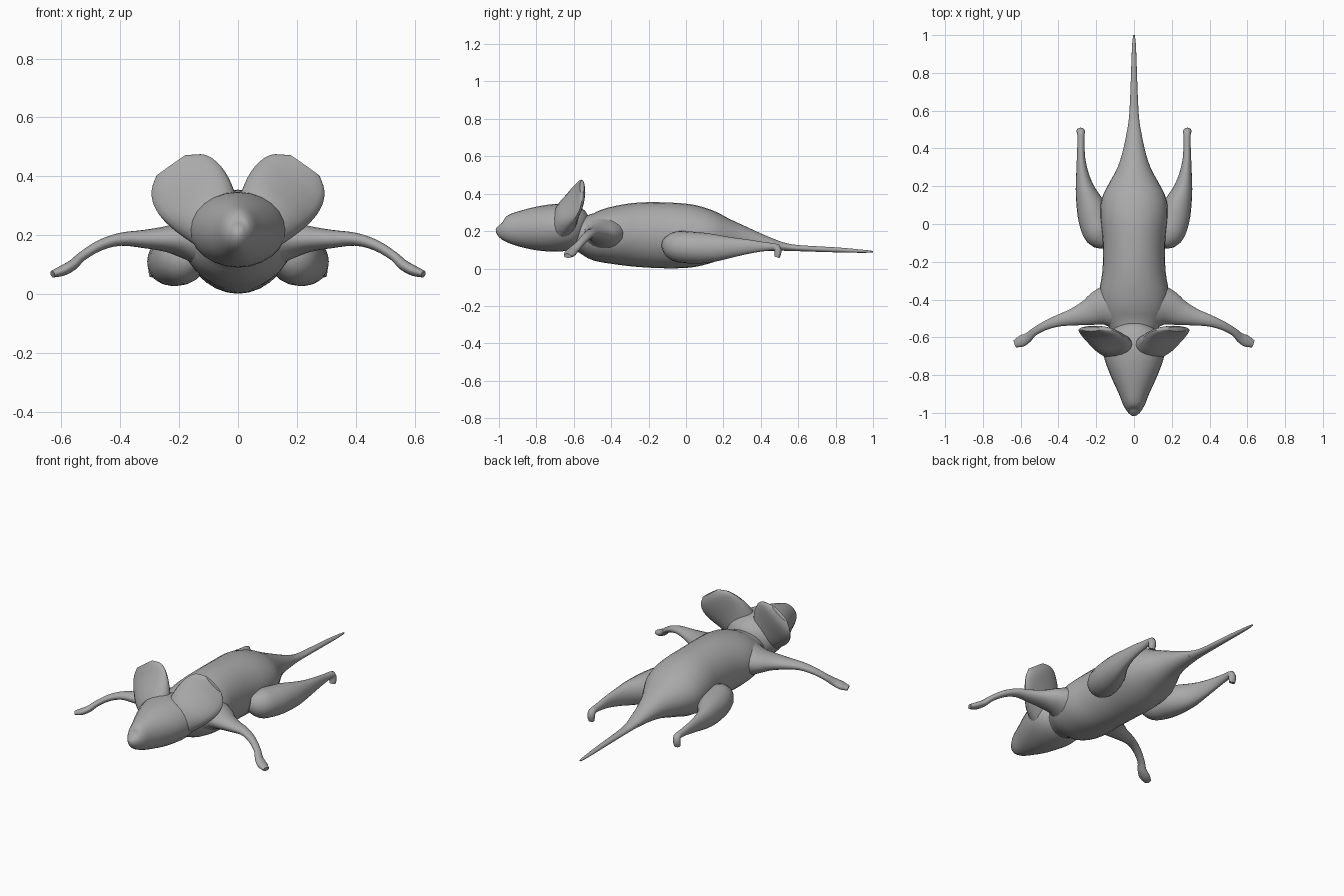
import bpy, bmesh, math
from mathutils import Vector

cube = bpy.data.objects.get("Cube")
if cube:
    bpy.data.objects.remove(cube)

fur = bpy.data.materials.new("grey_fur")
fur.use_nodes = True
GREY = (0.4, 0.4, 0.4, 1)
fur.diffuse_color = GREY
fur.node_tree.nodes["Principled BSDF"].inputs["Base Color"].default_value = GREY


def spline(sections, steps):
    """Catmull-Rom interpolation of section tuples."""
    out = []
    last = len(sections) - 1
    for i in range(last):
        p = [sections[max(0, min(last, i + k))] for k in (-1, 0, 1, 2)]
        for s in range(steps):
            t = s / steps
            out.append([b + 0.5 * t * (c - a + t * (2*a - 5*b + 4*c - d + t * (3*(b - c) + d - a)))
                        for a, b, c, d in zip(*p)])
    out.append(list(sections[-1]))
    return out


def loft(name, sections, side, mirror=1, sides=20, steps=3):
    """Skin ellipses (x, y, z, half width along side, other half width)."""
    secs = spline(sections, steps)
    points = [Vector(s[:3]) for s in secs]
    side = Vector(side)
    bm = bmesh.new()
    rings = []
    for i, s in enumerate(secs):
        tangent = (points[min(i + 1, len(points) - 1)] - points[max(i - 1, 0)]).normalized()
        u = (side - tangent * side.dot(tangent)).normalized()
        v = tangent.cross(u)
        ring = []
        for k in range(sides):
            a = math.tau * k / sides
            co = points[i] + u * max(s[3], 0.003) * math.cos(a) + v * max(s[4], 0.003) * math.sin(a)
            co.x *= mirror
            ring.append(bm.verts.new(co))
        rings.append(ring)
    for r, q in zip(rings, rings[1:]):
        for k in range(sides):
            n = (k + 1) % sides
            bm.faces.new((r[k], r[n], q[n], q[k]))
    bm.faces.new(rings[0])
    bm.faces.new(rings[-1])
    bmesh.ops.recalc_face_normals(bm, faces=bm.faces)
    mesh = bpy.data.meshes.new(name)
    bm.to_mesh(mesh)
    bm.free()
    mesh.materials.append(fur)
    obj = bpy.data.objects.new(name, mesh)
    bpy.context.collection.objects.link(obj)
    bpy.ops.object.select_all(action='DESELECT')
    obj.select_set(True)
    bpy.context.view_layer.objects.active = obj
    bpy.ops.object.shade_smooth_by_angle(angle=math.radians(50))
    return obj


def spine(rows):
    """Centred sections from (y, bottom, top, half width)."""
    return [(0, y, (lo + hi) / 2, w, (hi - lo) / 2) for y, lo, hi, w in rows]


X, Y = (1, 0, 0), (0, 1, 0)

# Body from neck to rump
loft("body", spine([
    (-.68, .12, .26, .08), (-.57, .09, .28, .12), (-.48, .04, .305, .17),
    (-.37, .02, .335, .185), (-.25, .008, .353, .167), (-.1, .001, .353, .165),
    (.03, .005, .342, .178), (.13, .025, .312, .172), (.21, .05, .272, .135),
    (.3, .075, .23, .087), (.4, .09, .185, .056), (.5, .095, .145, .036)]), X, sides=28)

# Tail
loft("tail", spine([
    (.46, .096, .158, .042), (.56, .094, .13, .027), (.68, .09, .12, .02),
    (.82, .086, .112, .015), (.95, .084, .1, .01), (1, .086, .094, .004)]), X)

# Head with a blunt snout
loft("head", spine([
    (-1, .21, .25, .015), (-.99, .175, .27, .035), (-.96, .145, .285, .056),
    (-.9, .12, .305, .08), (-.8, .097, .33, .125), (-.7, .09, .345, .16),
    (-.62, .1, .345, .16), (-.56, .13, .325, .115), (-.53, .17, .28, .06)]), X, sides=24)

for label, m in (("left", 1), ("right", -1)):
    # Broad leaf-shaped ear
    loft(label + "_ear", [
        (.06, -.67, .21, .07, .09), (.11, -.64, .28, .065, .12),
        (.15, -.605, .335, .045, .133), (.185, -.575, .38, .03, .128),
        (.21, -.56, .412, .022, .105), (.228, -.556, .437, .012, .06)], Y, m)

    # Front leg spread sideways, with paw
    loft(label + "_front_leg", [
        (.08, -.43, .18, .14, .11), (.17, -.44, .185, .1, .07), (.24, -.468, .187, .07, .045),
        (.32, -.492, .187, .046, .031), (.4, -.512, .186, .031, .022), (.47, -.538, .165, .024, .018),
        (.53, -.572, .128, .021, .016), (.56, -.6, .1, .026, .018),
        (.595, -.62, .08, .031, .018), (.63, -.634, .068, .02, .012)], Y, m)

    # Hind leg trailing backwards, with bulging thigh
    loft(label + "_hind_leg", [
        (.14, -.09, .13, .05, .05), (.18, -.055, .12, .08, .08), (.205, .01, .113, .085, .085),
        (.228, .09, .11, .077, .082), (.255, .17, .11, .055, .07), (.271, .25, .113, .036, .053),
        (.28, .34, .117, .023, .037), (.281, .42, .117, .019, .024), (.281, .47, .116, .019, .019)], X, m)

    # Hind paw turned down
    loft(label + "_hind_paw", [
        (.281, .455, .118, .017, .017), (.281, .485, .112, .021, .02),
        (.283, .492, .085, .022, .018), (.283, .487, .06, .018, .014)], X, m, steps=2)
